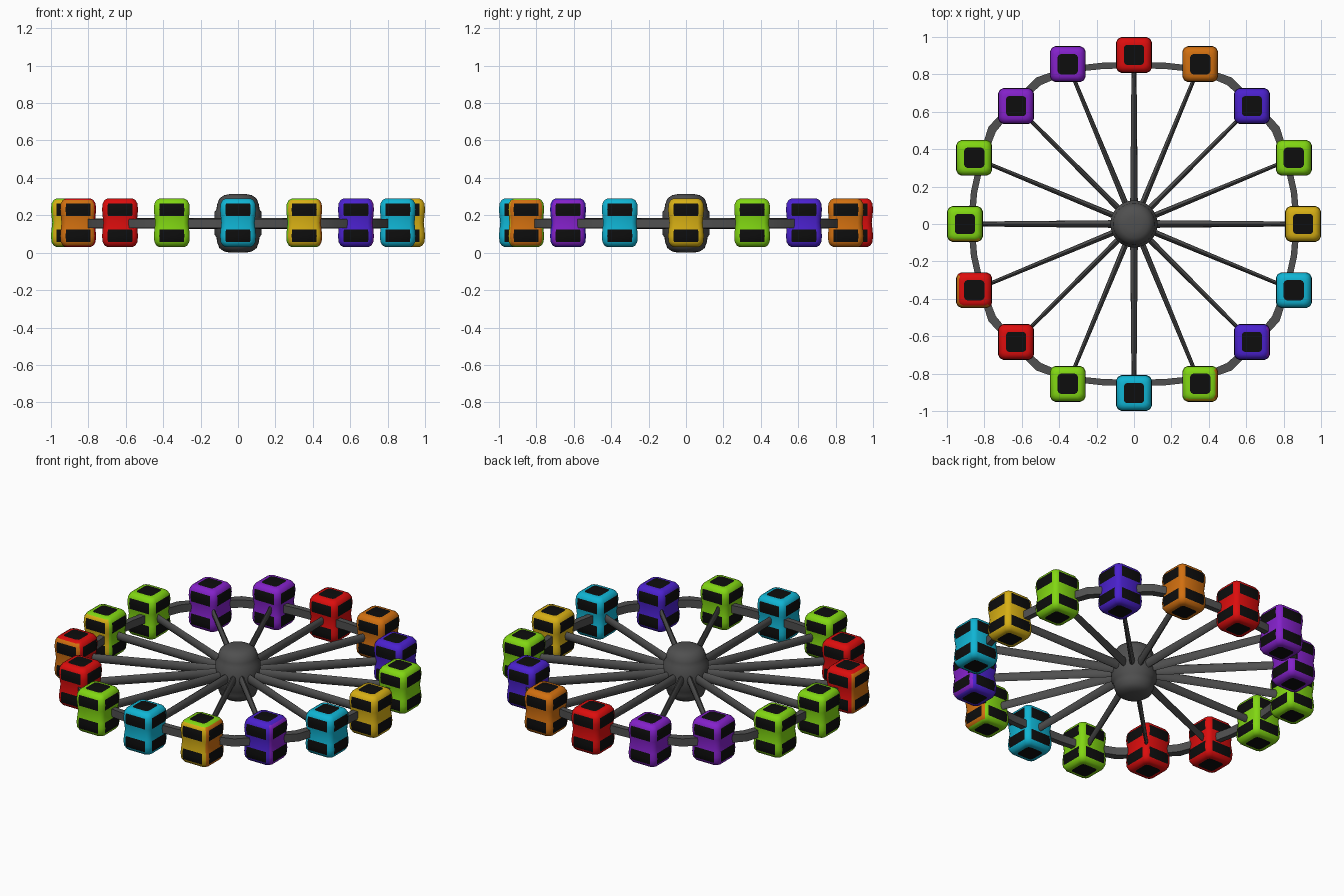
import bpy, bmesh, math
from mathutils import Vector

if "Cube" in bpy.data.objects:
    bpy.data.objects.remove(bpy.data.objects["Cube"])

MID = 0.157  # height of the wheel plane


def mat(name, rgb):
    m = bpy.data.materials.new(name)
    m.diffuse_color = (*rgb, 1)
    m.use_nodes = True
    m.node_tree.nodes["Principled BSDF"].inputs["Base Color"].default_value = m.diffuse_color
    return m


M = {n: mat(n, c) for n, c in {
    "grey": (.08, .08, .08), "black": (.004, .004, .004),
    "red": (.72, .004, .004), "orange": (.64, .16, .005),
    "yellow": (.68, .43, .007), "green": (.22, .68, .006),
    "cyan": (.005, .46, .66), "blue": (.07, .015, .62),
    "purple": (.23, .015, .59)}.items()}


def finish(bm, name, mats, angle=40):
    bmesh.ops.recalc_face_normals(bm, faces=bm.faces)
    me = bpy.data.meshes.new(name)
    bm.to_mesh(me)
    bm.free()
    for m in mats:
        me.materials.append(M[m])
    ob = bpy.data.objects.new(name, me)
    bpy.context.collection.objects.link(ob)
    bpy.ops.object.select_all(action='DESELECT')
    ob.select_set(True)
    bpy.context.view_layer.objects.active = ob
    bpy.ops.object.shade_smooth_by_angle(angle=math.radians(angle))
    return ob


def loft(bm, rings, closed=False):
    """Join rings of points with quads; returns rows of faces."""
    vs = [[bm.verts.new(p) for p in r] for r in rings]
    n, rows = len(vs[0]), []
    for k in range(len(vs) if closed else len(vs) - 1):
        a, b = vs[k], vs[(k + 1) % len(vs)]
        rows.append([bm.faces.new((a[i], a[(i + 1) % n], b[(i + 1) % n], b[i]))
                     for i in range(n)])
    caps = [] if closed else [bm.faces.new(vs[0][::-1]), bm.faces.new(vs[-1])]
    return rows, caps


# hub: turned profile with a wider rim at spoke level
half = [(.04, .157), (.075, .150), (.1, .132), (.112, .1), (.115, .075), (.126, .06)]
prof = half + [(r, -z) for r, z in reversed(half)]
bm = bmesh.new()
loft(bm, [[(r * math.cos(a), r * math.sin(a), MID + z)
           for a in (math.tau * i / 32 for i in range(32))] for r, z in prof])
finish(bm, "hub", ["grey"])

# outer ring: slightly uneven hoop, one quarter of radii mirrored around
quarter = [.87, .872, .885, .912, .905, .918, .895, .862, .85]
bm = bmesh.new()
rings = []
for k in range(32):
    q = k % 16
    r = quarter[q if q <= 8 else 16 - q]
    a = math.tau * k / 32
    w = .024 if q in (3, 5, 11, 13) else .017
    rings.append([((r + dr) * math.cos(a), (r + dr) * math.sin(a), MID + dz)
                  for dr, dz in ((-w, -.024), (w, -.024), (w, .024), (-w, .024))])
loft(bm, rings, closed=True)
finish(bm, "outer_ring", ["grey"], 30)

# spokes: tall tapered bars
for k in range(16):
    a = math.tau * k / 16
    d = Vector((math.cos(a), math.sin(a), 0))
    s = Vector((-d.y, d.x, 0))
    wide = 1.3 if k % 4 == 0 else 1
    bm = bmesh.new()
    loft(bm, [[d * r + s * (w * wide * math.cos(t)) + Vector((0, 0, MID + h * math.sin(t)))
               for t in (math.tau * i / 8 for i in range(8))]
              for r, w, h in ((.06, .016, .03), (.87, .010, .026))])
    finish(bm, "spoke", ["grey"], 50)

# cabins: rounded boxes with two window bands on every side
LEVELS = [(-.13, .054), (-.129, .068), (-.122, .082), (-.103, .093), (-.07, .096),
          (-.037, .093), (0, .089)]
LEVELS += [(-z, h) for z, h in reversed(LEVELS[:-1])]
WINDOW_ROWS = {3, 4, 7, 8}


def section(h):
    pts = []
    for q in range(4):
        c, s = math.cos(q * math.pi / 2), math.sin(q * math.pi / 2)
        for x, y in ((-.7 * h, -h), (.7 * h, -h), (.9 * h, -.9 * h)):
            pts.append((x * c - y * s, x * s + y * c))
    return pts


def cabin(pos, colors, rule):
    bm = bmesh.new()
    rows, caps = loft(bm, [[(x, y, z) for x, y in section(h)] for z, h in LEVELS])
    bmesh.ops.recalc_face_normals(bm, faces=bm.faces)
    for f in bm.faces:
        f.material_index = rule(f.normal)
    for k in WINDOW_ROWS:
        for f in rows[k][::3]:
            f.material_index = len(colors)
    for f in caps:
        f.material_index = len(colors)
    bmesh.ops.translate(bm, verts=bm.verts, vec=(pos[0], pos[1], .16))
    finish(bm, "cabin", colors + ["black"], 50)


def front(n):
    return int(n.y < -.6)


# colours counter-clockwise from +x
COLORS = ["yellow", "green", "blue", "orange", "red", "purple", "purple", "green",
          "green", "red", "red", "green", "cyan", "green", "blue", "cyan"]
# cabins that show extra colours on some sides
MIXED = {
    8: (["yellow"], front),
    9: (["orange"], lambda n: int(n.y < -.6 or n.x < -.6)),
    13: (["yellow", "orange"], lambda n: 2 if n.x > .6 else front(n)),
    14: (["purple"], lambda n: int(n.x > .6)),
}
for k, col in enumerate(COLORS):
    a = math.tau * k / 16
    r = .925 if k % 2 else (.904 if k % 4 == 0 else .892)
    extra, rule = MIXED.get(k, ([], lambda n: 0))
    cabin((r * math.cos(a), r * math.sin(a)), [col] + extra, rule)
